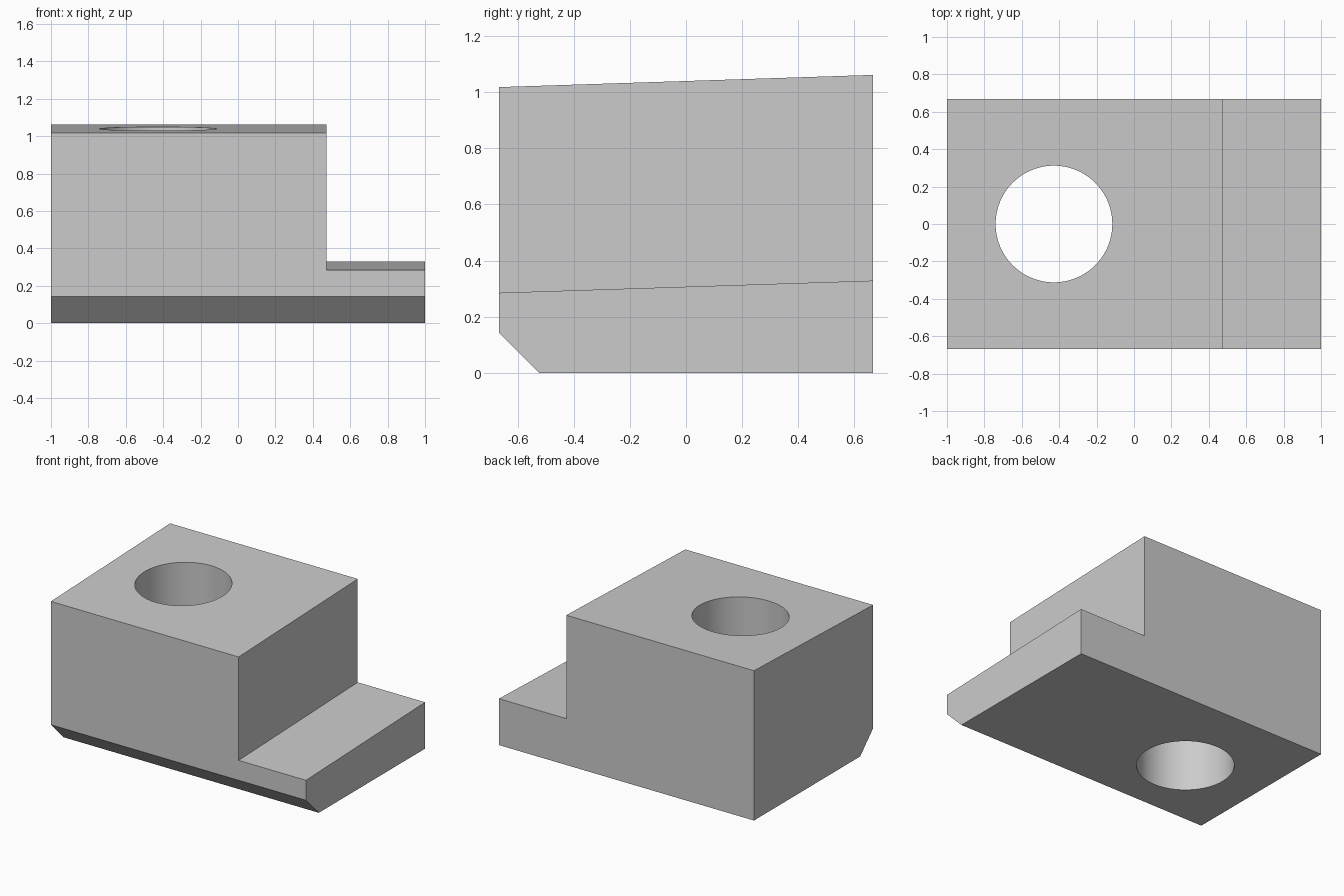
import bpy, bmesh
from mathutils import Vector

if "Cube" in bpy.data.objects:
    bpy.data.objects.remove(bpy.data.objects["Cube"])

HALF_Y = 0.667
SLOPE = 0.0326           # rise of both upper faces towards the back
STEP_X = 0.472

grey = bpy.data.materials.new("grey")
grey.diffuse_color = (0.6, 0.6, 0.6, 1)
grey.use_nodes = True
grey.node_tree.nodes["Principled BSDF"].inputs["Base Color"].default_value = grey.diffuse_color

# Stepped side profile (x, height at mid depth), extruded front to back
profile = [(-1, 0), (1, 0), (1, 0.307), (STEP_X, 0.307), (STEP_X, 1.04), (-1, 1.04)]
bm = bmesh.new()
face = bm.faces.new([bm.verts.new((x, -HALF_Y, z)) for x, z in profile])
ext = bmesh.ops.extrude_face_region(bm, geom=[face])
bmesh.ops.translate(bm, vec=(0, 2 * HALF_Y, 0),
                    verts=[v for v in ext["geom"] if isinstance(v, bmesh.types.BMVert)])

# Tilt the top and the ledge
for v in bm.verts:
    if v.co.z > 0.1:
        v.co.z += SLOPE * v.co.y

# Chamfer along the lower front edge
cut = bmesh.ops.bisect_plane(bm, geom=bm.verts[:] + bm.edges[:] + bm.faces[:],
                             plane_co=Vector((0, -HALF_Y, 0.144)),
                             plane_no=Vector((0, -1, -1)), clear_outer=True)
bmesh.ops.holes_fill(bm, edges=[e for e in bm.edges if e.is_boundary], sides=0)
bmesh.ops.recalc_face_normals(bm, faces=bm.faces)
mesh = bpy.data.meshes.new("stepped_block")
bm.to_mesh(mesh)
bm.free()
block = bpy.data.objects.new("stepped_block", mesh)
bpy.context.collection.objects.link(block)
mesh.materials.append(grey)

# Vertical through hole
bpy.ops.mesh.primitive_cylinder_add(vertices=96, radius=0.312, depth=3,
                                    location=(-0.428, 0, 0.5))
cutter = bpy.context.object
cutter.name = "hole_cutter"
cutter.data.materials.append(grey)
mod = block.modifiers.new("hole", "BOOLEAN")
mod.operation = "DIFFERENCE"
mod.solver = "EXACT"
mod.object = cutter

bpy.ops.object.select_all(action="DESELECT")
block.select_set(True)
bpy.context.view_layer.objects.active = block
bpy.ops.object.modifier_apply(modifier="hole")
bpy.data.objects.remove(cutter)

# Smooth hole wall, sharp block edges
bpy.ops.object.shade_smooth_by_angle(angle=0.5)
